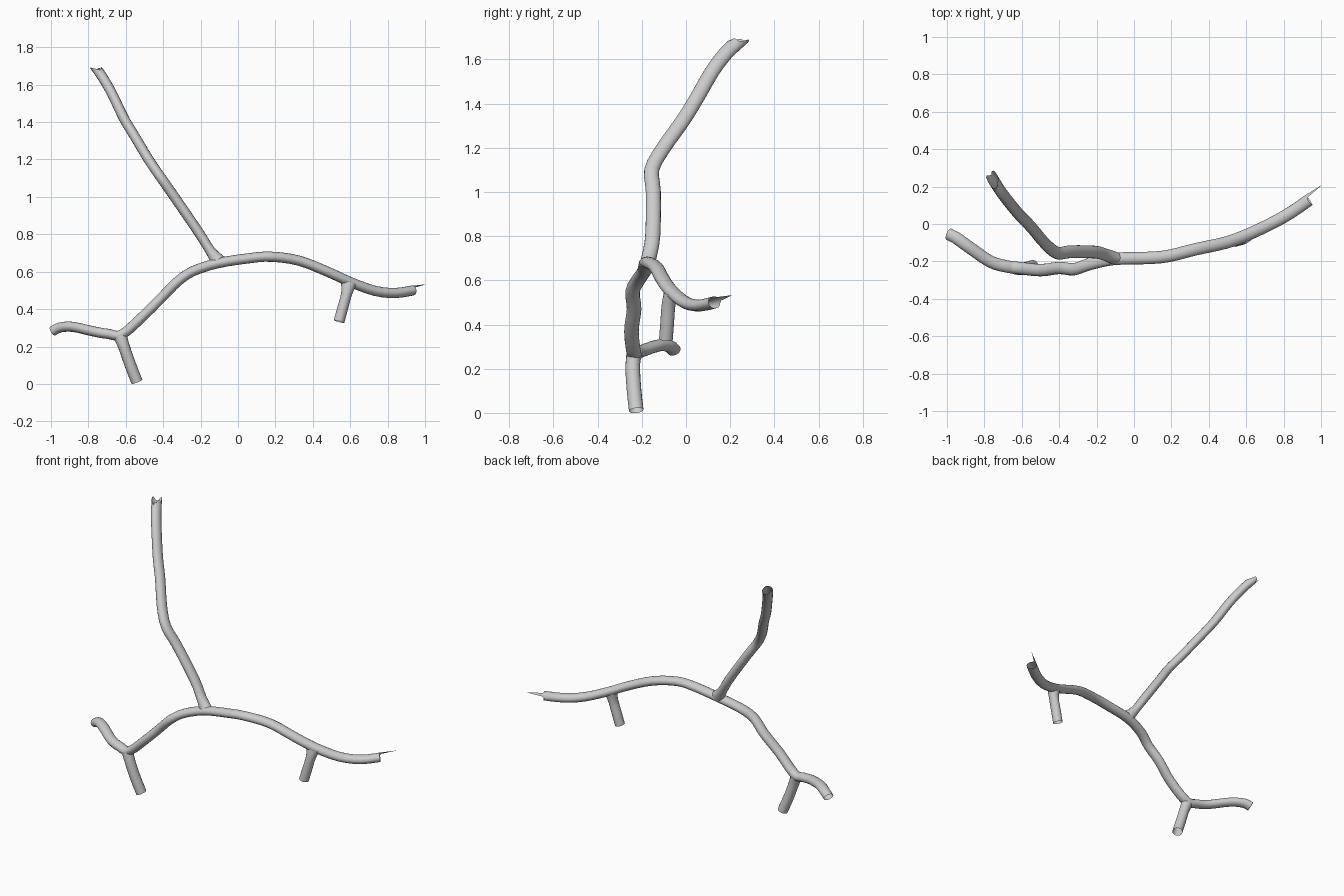
import bpy, bmesh, math
from mathutils import Vector

if "Cube" in bpy.data.objects:
    bpy.data.objects.remove(bpy.data.objects["Cube"])

SIDES = 16
RY, RN = 0.034, 0.027      # cross-section: slightly deeper front to back


def spline(pts, steps):
    """Catmull-Rom through (x, y, z, y radius, in-plane radius)."""
    p = [pts[0]] + pts + [pts[-1]]
    out = []
    for i in range(1, len(p) - 2):
        a, b, c, d = p[i - 1:i + 3]
        for s in range(steps):
            t = s / steps
            out.append([0.5 * (2 * q + (r - o) * t + (2 * o - 5 * q + 4 * r - u) * t * t
                               + (3 * q - o - 3 * r + u) * t ** 3)
                        for o, q, r, u in zip(a, b, c, d)])
    return out + [list(pts[-1])]


def tube(name, pts, steps=3, ry=RY, rn=RN, flare=1.0, pulls=None):
    """Open-ended tube along pts; flare widens the start, pulls stretch end-rim vertices."""
    full = [(*p, ry, rn * (flare if i == 0 else 1)) for i, p in enumerate(pts)]
    path = spline(full, steps)
    pos = [Vector(p[:3]) for p in path]
    bm = bmesh.new()
    rings = []
    for i, p in enumerate(path):
        t = (pos[min(i + 1, len(pos) - 1)] - pos[max(i - 1, 0)]).normalized()
        w = Vector((0, 1, 0))
        w = (w - t * w.dot(t)).normalized()
        n = t.cross(w)
        ring = []
        for k in range(SIDES):
            a = 2 * math.pi * k / SIDES
            co = pos[i] + w * (p[3] * math.cos(a)) + n * (p[4] * math.sin(a))
            if pulls and i == len(path) - 1:
                co += t * pulls.get(k, 0)
            ring.append(bm.verts.new(co))
        rings.append(ring)
    for r0, r1 in zip(rings, rings[1:]):
        for k in range(SIDES):
            j = (k + 1) % SIDES
            bm.faces.new((r0[k], r0[j], r1[j], r1[k]))
    bmesh.ops.recalc_face_normals(bm, faces=bm.faces)
    me = bpy.data.meshes.new(name)
    bm.to_mesh(me)
    bm.free()
    for f in me.polygons:
        f.use_smooth = True
    ob = bpy.data.objects.new(name, me)
    bpy.context.collection.objects.link(ob)
    return ob


# Long arching limb, left end to right end with a torn splinter
tube("main_limb", [
    (-0.99, -0.055, 0.283), (-0.95, -0.075, 0.302), (-0.88, -0.125, 0.305), (-0.77, -0.20, 0.28),
    (-0.69, -0.225, 0.267), (-0.62, -0.235, 0.264), (-0.50, -0.247, 0.37), (-0.40, -0.235, 0.47),
    (-0.32, -0.242, 0.55), (-0.24, -0.215, 0.603), (-0.11, -0.187, 0.645), (0.06, -0.182, 0.672),
    (0.18, -0.172, 0.68), (0.33, -0.135, 0.658), (0.49, -0.10, 0.595), (0.60, -0.06, 0.545),
    (0.73, 0.00, 0.498), (0.84, 0.062, 0.486), (0.935, 0.128, 0.50)],
    ry=0.033, pulls={1: 0.01, 2: 0.11, 3: 0.01})

# Tall branch with a ragged open tip
tube("tall_branch", [
    (-0.105, -0.182, 0.655), (-0.15, -0.165, 0.715), (-0.21, -0.15, 0.81), (-0.34, -0.148, 1.0),
    (-0.41, -0.155, 1.10), (-0.475, -0.105, 1.195), (-0.55, -0.016, 1.32), (-0.61, 0.046, 1.42),
    (-0.67, 0.118, 1.545), (-0.715, 0.178, 1.625), (-0.748, 0.23, 1.675)],
    flare=1.5, pulls={0: 0.045, 1: 0.04, 2: 0.02, 3: 0.03, 4: 0.045, 5: 0.04, 6: 0.02,
                      14: 0.02, 15: 0.045, 8: -0.02, 9: -0.03, 10: -0.02})

# Cut-off stubs pointing down
tube("left_stub", [
    (-0.632, -0.237, 0.262), (-0.61, -0.241, 0.20), (-0.575, -0.235, 0.10), (-0.54, -0.225, 0.011)],
    ry=0.033, rn=0.031, flare=1.2)
tube("right_stub", [
    (0.592, -0.07, 0.54), (0.58, -0.08, 0.48), (0.561, -0.085, 0.41), (0.54, -0.091, 0.333)],
    ry=0.031, rn=0.029, flare=1.45)
